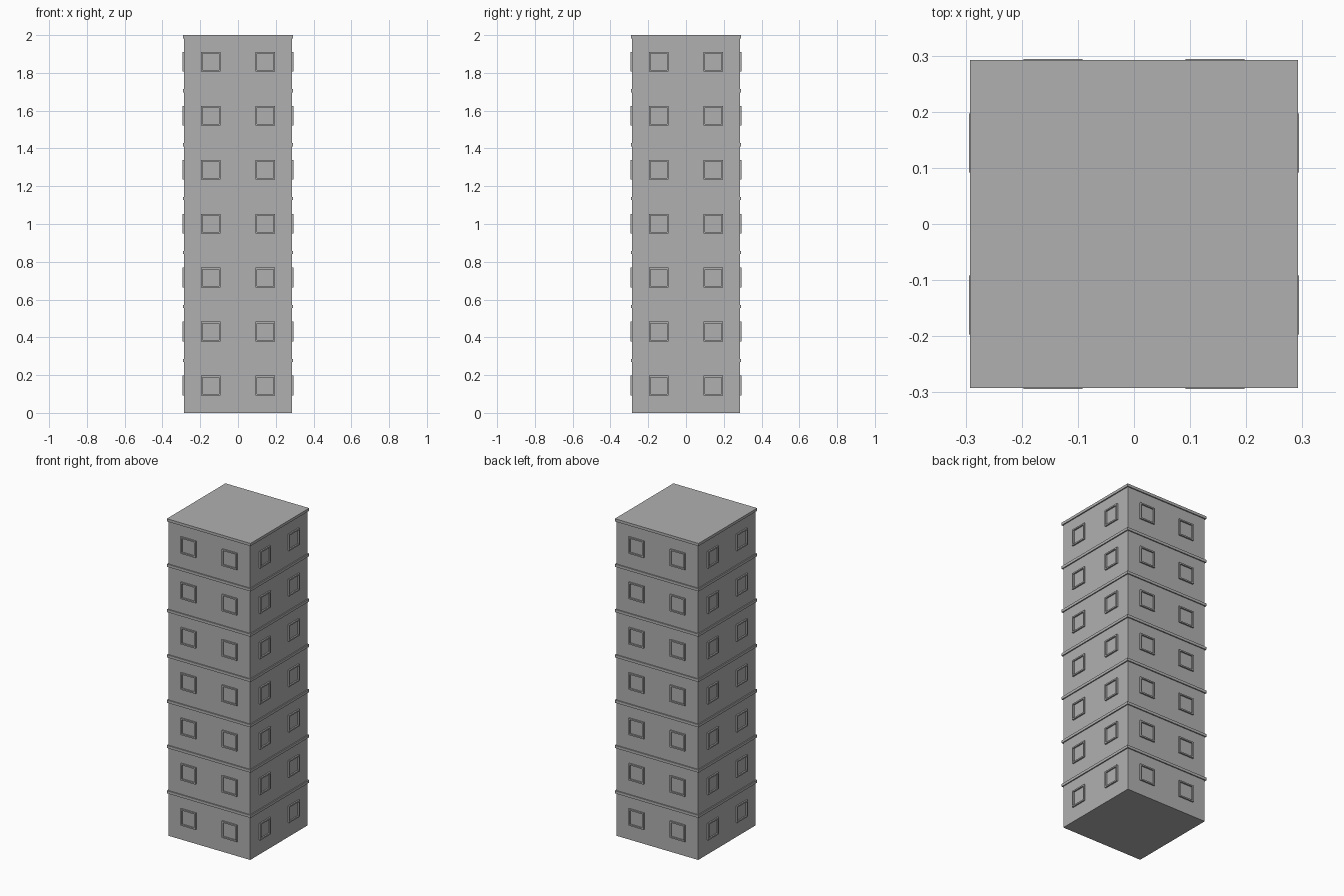
import bpy, bmesh
from math import pi
from mathutils import Matrix, Vector

if "Cube" in bpy.data.objects:
    bpy.data.objects.remove(bpy.data.objects["Cube"])

FLOORS = 7
H = 2 / FLOORS          # storey height
WALL = 0.285            # half width of the walls
LEDGE = 0.292           # half width of the ledges
LEDGE_H = 0.017

concrete = bpy.data.materials.new("dark_concrete")
concrete.diffuse_color = (0.434, 0.434, 0.434, 1)
concrete.use_nodes = True
concrete.node_tree.nodes["Principled BSDF"].inputs["Base Color"].default_value = concrete.diffuse_color


def new_object(name, bm):
    mesh = bpy.data.meshes.new(name)
    bm.to_mesh(mesh)
    bm.free()
    mesh.materials.append(concrete)
    ob = bpy.data.objects.new(name, mesh)
    bpy.context.collection.objects.link(ob)
    return ob


def slab(name, half, z0, z1):
    bm = bmesh.new()
    bmesh.ops.create_cube(bm, size=1)
    bmesh.ops.scale(bm, vec=(2 * half, 2 * half, z1 - z0), verts=bm.verts)
    bmesh.ops.translate(bm, vec=(0, 0, (z0 + z1) / 2), verts=bm.verts)
    return new_object(name, bm)


def add_frame(bm, x, z, rot, outer=0.0525, inner=0.044):
    # square ring standing proud of the wall, facing -y before rotation
    def ring(r, y):
        return [bm.verts.new(rot @ Vector((x + sx * r, y, z + sz * r)))
                for sx, sz in ((-1, -1), (1, -1), (1, 1), (-1, 1))]
    back, front = -WALL + 0.003, -0.294
    loops = [ring(outer, back), ring(outer, front), ring(inner, front), ring(inner, back)]
    for a, b in zip(loops, loops[1:] + loops[:1]):
        for i in range(4):
            j = (i + 1) % 4
            bm.faces.new((a[i], a[j], b[j], b[i]))


for f in range(FLOORS):
    top = (f + 1) * H
    # storey walls and the ledge capping them
    slab(f"storey_{f + 1}", WALL, f * H, top - LEDGE_H)
    slab(f"ledge_{f + 1}", LEDGE, top - LEDGE_H, top)
    # two window frames on each of the four sides
    bm = bmesh.new()
    for side in range(4):
        rot = Matrix.Rotation(side * pi / 2, 3, 'Z')
        for x in (-0.144, 0.144):
            add_frame(bm, x, f * H + 0.1445, rot)
    bmesh.ops.recalc_face_normals(bm, faces=bm.faces)
    new_object(f"window_frames_{f + 1}", bm)
